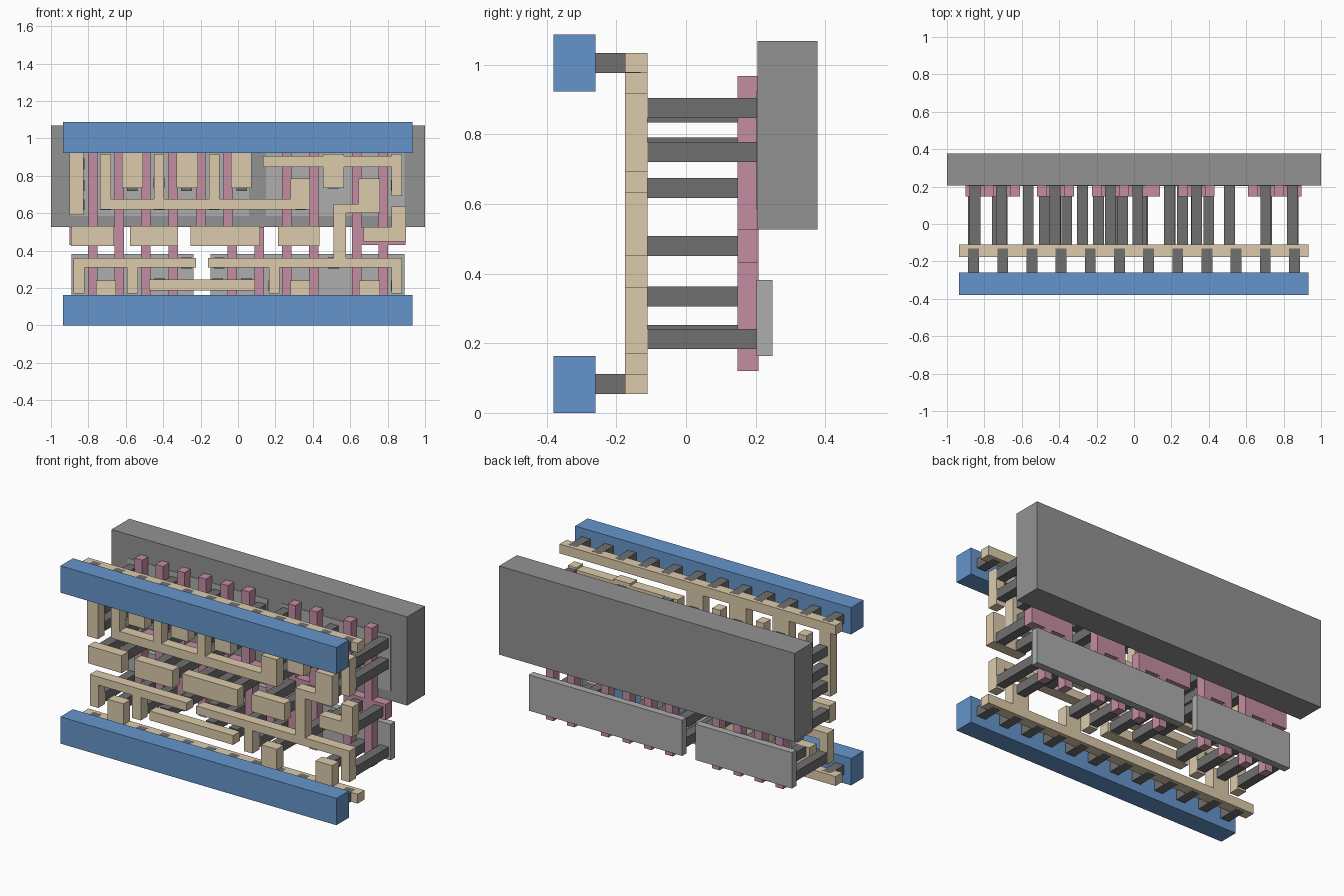
import bpy, bmesh


def mat(name, r, g, b):
    m = bpy.data.materials.new(name)
    m.diffuse_color = (r, g, b, 1)
    return m


BLUE = mat("blue", 0.13, 0.30, 0.60)
TAN = mat("tan", 0.72, 0.60, 0.41)
PINK = mat("pink", 0.55, 0.27, 0.36)
DARK = mat("dark_grey", 0.16, 0.16, 0.16)
MID = mat("mid_grey", 0.29, 0.29, 0.29)
LIGHT = mat("light_grey", 0.42, 0.42, 0.42)


def plate(name, y0, y1, rects, material):
    """Union of front-view rectangles (x0, x1, z0, z1), extruded from y0 to y1."""
    xs = sorted({v for r in rects for v in r[:2]})
    zs = sorted({v for r in rects for v in r[2:]})
    bm = bmesh.new()
    for xa, xb in zip(xs, xs[1:]):
        for za, zb in zip(zs, zs[1:]):
            cx, cz = (xa + xb) / 2, (za + zb) / 2
            if any(r[0] < cx < r[1] and r[2] < cz < r[3] for r in rects):
                bm.faces.new([bm.verts.new((x, y0, z)) for x, z in
                              ((xa, za), (xb, za), (xb, zb), (xa, zb))])
    bmesh.ops.remove_doubles(bm, verts=bm.verts[:], dist=1e-5)
    bmesh.ops.dissolve_limit(bm, angle_limit=0.01, verts=bm.verts[:], edges=bm.edges[:])
    ext = bmesh.ops.extrude_face_region(bm, geom=bm.faces[:], use_keep_orig=True)
    new = [g for g in ext["geom"] if isinstance(g, bmesh.types.BMVert)]
    bmesh.ops.translate(bm, verts=new, vec=(0, y1 - y0, 0))
    bmesh.ops.recalc_face_normals(bm, faces=bm.faces[:])
    mesh = bpy.data.meshes.new(name)
    bm.to_mesh(mesh)
    bm.free()
    mesh.materials.append(material)
    ob = bpy.data.objects.new(name, mesh)
    bpy.context.collection.objects.link(ob)


def squares(points, h=0.0288):
    return [(x - h, x + h, z - h, z + h) for x, z in points]


# Rear well and active strips
plate("well_block", 0.206, 0.378, [(-1, 1, 0.526, 1.068)], MID)
for name, r in {
    "lower_strip_left": (-0.89, -0.237, 0.163, 0.382),
    "lower_strip_right": (-0.147, 0.89, 0.163, 0.382),
    "upper_strip_left": (-0.89, 0.058, 0.585, 0.924),
    "upper_strip_right": (0.15, 0.89, 0.585, 0.924),
}.items():
    plate(name, 0.203, 0.248, [r], LIGHT)

# Gate combs: pad (x0, x1), upper finger centres, lower finger centres
combs = [
    ((-0.90, -0.611), (-0.777, -0.636), (-0.777, -0.636)),
    ((-0.517, -0.322), (-0.492, -0.347), (-0.492, -0.347)),
    ((-0.223, 0.14), (-0.198, -0.053), (-0.03, 0.114)),
    ((0.234, 0.431), (0.26, 0.405), (0.26, 0.405)),
    ((0.61, 0.895), (0.635, 0.777), (0.635, 0.777)),
]
for i, (pad, up, down) in enumerate(combs):
    rects = [pad + (0.43, 0.527)]
    rects += [(x - 0.0255, x + 0.0255, 0.48, 0.968) for x in up]
    rects += [(x - 0.0255, x + 0.0255, 0.12, 0.48) for x in down]
    plate(f"gate_comb_{i + 1}", 0.148, 0.208, rects, PINK)

# Wiring layer nets
LO, HI = (0.31, 0.36), (0.62, 0.677)
nets = {
    "top_supply_wire": [
        (-0.935, 0.932, 0.977, 1.034), (-0.90, -0.825, 0.59, 1.034),
        (-0.62, -0.508, 0.735, 1.034), (-0.33, -0.215, 0.735, 1.034),
        (-0.037, 0.072, 0.735, 1.034)],
    "bottom_supply_wire": [
        (-0.935, 0.932, 0.054, 0.111), (-0.76, -0.652, 0.054, 0.24),
        (0.28, 0.385, 0.054, 0.24), (0.647, 0.76, 0.054, 0.24)],
    "upper_left_wire": [
        (-0.738, 0.385) + HI, (-0.738, -0.68, 0.62, 0.918),
        (-0.45, -0.395, 0.62, 0.918), (-0.155, -0.10, 0.62, 0.918),
        (0.28, 0.385, 0.62, 0.787)],
    "upper_right_wire": [
        (0.134, 0.877, 0.848, 0.905), (0.455, 0.567, 0.735, 0.918),
        (0.82, 0.877, 0.692, 0.918)],
    "output_wire": [
        (0.645, 0.76, 0.60, 0.787), (0.51, 0.76, 0.60, 0.65),
        (0.51, 0.577, 0.31, 0.65), (-0.16, 0.877) + LO,
        (0.82, 0.877, 0.17, 0.36), (0.165, 0.222, 0.17, 0.36)],
    "right_hook_wire": [(0.82, 0.897, 0.45, 0.635), (0.67, 0.897, 0.45, 0.527)],
    "lower_left_wire": [
        (-0.88, -0.225) + LO, (-0.88, -0.822, 0.17, 0.36),
        (-0.593, -0.535, 0.17, 0.36)],
    "lower_middle_wire": [(-0.475, 0.09, 0.188, 0.245)],
    "input_pad_1": [(-0.893, -0.664, 0.425, 0.532)],
    "input_pad_2": [(-0.577, -0.32, 0.425, 0.532)],
    "input_pad_3": [(-0.255, 0.118, 0.425, 0.532)],
    "input_pad_4": [(0.215, 0.437, 0.425, 0.532)],
}
for name, rects in nets.items():
    plate(name, -0.1755, -0.11, rects, TAN)

# Long contacts from the wiring back to the gates and strips
contacts = [(x, 0.479) for x in
            (-0.86, -0.73, -0.48, -0.36, -0.19, -0.06, 0.04, 0.26, 0.40, 0.71, 0.85)]
contacts += [(x, z) for x in (-0.85, -0.565, -0.275, 0.02) for z in (0.749, 0.863)]
contacts += [(x, z) for x in (-0.709, -0.422, -0.127) for z in (0.646, 0.762)]
contacts += [(-0.85, 0.646), (0.335, 0.646), (0.335, 0.749), (0.704, 0.646), (0.704, 0.749),
             (0.19, 0.876), (0.51, 0.863), (0.51, 0.762), (0.848, 0.876), (0.848, 0.749)]
contacts += [(x, 0.212) for x in (-0.85, -0.705, -0.565, 0.193, 0.333, 0.704, 0.848)]
contacts += [(-0.42, 0.223), (-0.11, 0.223), (0.045, 0.223),
             (-0.275, 0.334), (-0.10, 0.334), (0.51, 0.334)]
for i, r in enumerate(squares(contacts)):
    plate(f"contact_{i + 1}", -0.111, 0.204, [r], DARK)

# Front supply rails with their rows of short studs
for side, z in (("bottom", 0.0825), ("top", 1.0055)):
    plate(f"{side}_rail", -0.38, -0.26, [(-0.935, 0.932, z - 0.0825, z + 0.0815)], BLUE)
    studs = squares([(-0.858 + 0.156 * i, z) for i in range(12)])
    for i, r in enumerate(studs):
        plate(f"{side}_stud_{i + 1}", -0.26, -0.13, [r], DARK)
